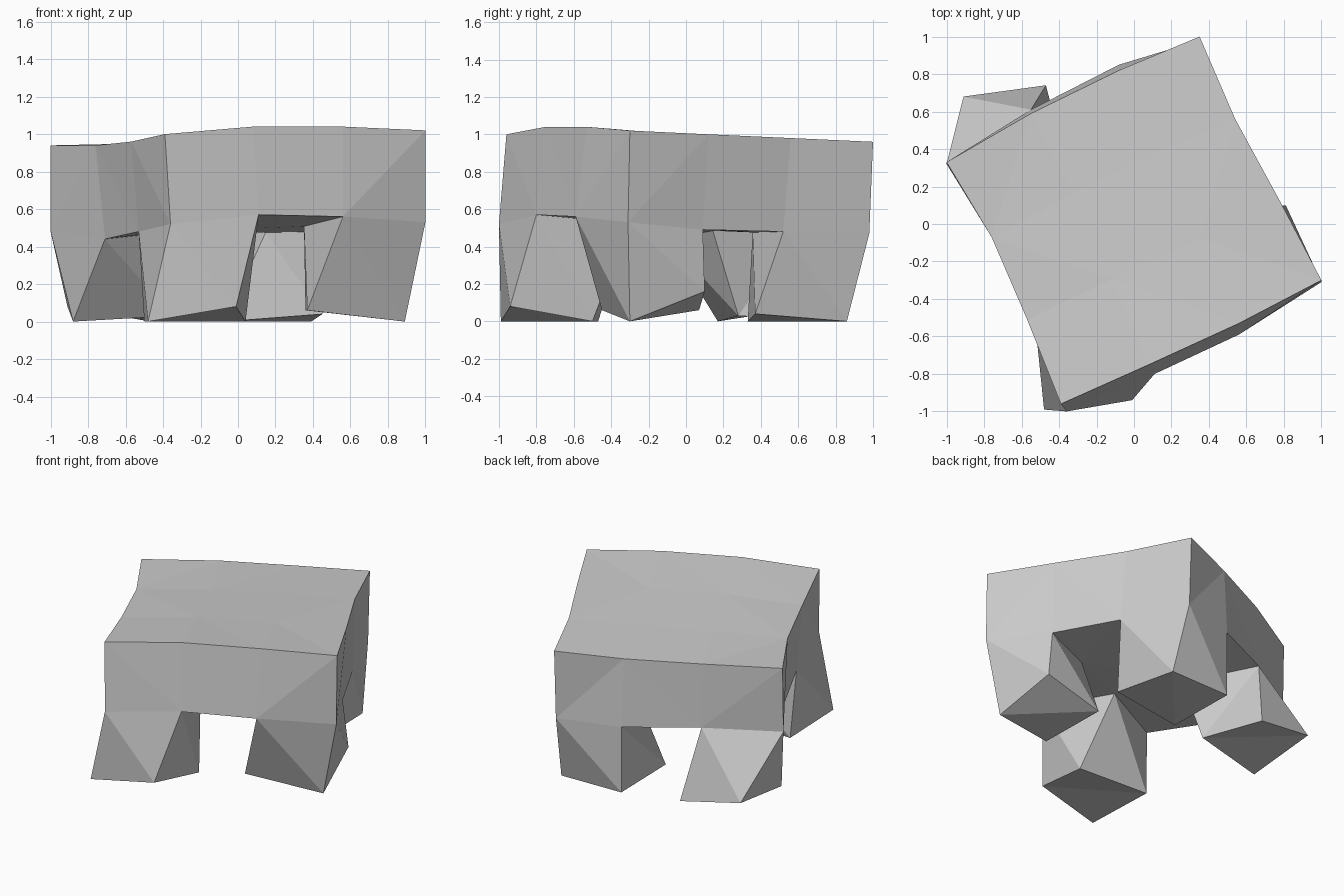
import bpy
import bmesh
from mathutils import Vector

default_cube = bpy.data.objects.get("Cube")
if default_cube:
    bpy.data.objects.remove(default_cube, do_unlink=True)

# Rim points run round the slab, three per side, starting at the front corner
top_rim = [(-.39, -.96, 1), (.08, -.75, 1.04), (.56, -.53, 1.04),
           (1, -.3, 1.02), (.78, .12, 1), (.54, .56, .98),
           (.35, 1, .96), (-.08, .82, .95), (-.55, .59, .95),
           (-1, .33, .94), (-.76, -.07, .94), (-.57, -.51, .96)]
lower_rim = [(-.36, -1, .52), (.11, -.8, .57), (.56, -.59, .56),
             (1, -.31, .53), (.77, .09, .49), (.55, .52, .48),
             (.35, .98, .47), (-.08, .85, .47), (-.55, .61, .5),
             (-1, .32, .48), (-.71, -.1, .44), (-.53, -.5, .48)]

# Soles of the four legs, keyed by the grid cell each leg grows from
soles = {
    (0, 0): [(-.48, -.99, 0), (-.01, -.94, .08), (.04, -.5, 0), (-.5, -.47, 0)],
    (2, 0): [(.37, -.45, .06), (.89, -.3, 0), (.81, .1, .16), (.36, .07, .06)],
    (2, 2): [(-.07, .33, 0), (.45, .37, .04), (.39, .86, 0), (-.08, .85, 0)],
    (0, 2): [(-.88, .17, 0), (-.35, .28, .03), (-.47, .74, 0), (-.91, .68, .08)],
}

steps = range(4)
rim_cells = ([(i, 0) for i in range(3)] + [(3, j) for j in range(3)]
             + [(3 - i, 3) for i in range(3)] + [(0, 3 - j) for j in range(3)])


def patch(bm, rim):
    """Fill a rim with a smoothly blended four by four grid of vertices."""
    p = {cell: Vector(co) for cell, co in zip(rim_cells, rim)}
    grid = {}
    for i in steps:
        for j in steps:
            u, v = i / 3, j / 3
            across = p[0, j].lerp(p[3, j], u) if (i, j) not in p else None
            if across is None:
                co = p[i, j]
            else:
                along = p[i, 0].lerp(p[i, 3], v)
                corners = p[0, 0].lerp(p[3, 0], u).lerp(p[0, 3].lerp(p[3, 3], u), v)
                co = across + along - corners
            grid[i, j] = bm.verts.new(co)
    return grid


def cell_verts(grid, i, j):
    return [grid[i, j], grid[i + 1, j], grid[i + 1, j + 1], grid[i, j + 1]]


def bridge(bm, upper, lower):
    """Join two closed loops with a band of quads."""
    for k in range(len(upper)):
        n = (k + 1) % len(upper)
        bm.faces.new((lower[k], lower[n], upper[n], upper[k]))


bm = bmesh.new()
top = patch(bm, top_rim)
under = patch(bm, lower_rim)

# Slab sides
bridge(bm, [top[c] for c in rim_cells], [under[c] for c in rim_cells])

# Slab top, underside and legs
for i in range(3):
    for j in range(3):
        bm.faces.new(cell_verts(top, i, j))
        socket = cell_verts(under, i, j)
        if (i, j) in soles:
            sole = [bm.verts.new(co) for co in soles[i, j]]
            bridge(bm, socket, sole)
            bm.faces.new(sole[::-1])
        else:
            bm.faces.new(socket[::-1])

# Facet the bent quads for the low-poly look
bmesh.ops.recalc_face_normals(bm, faces=bm.faces)
bmesh.ops.triangulate(bm, faces=bm.faces, quad_method='SHORT_EDGE')

mesh = bpy.data.meshes.new("four_legged_block")
bm.to_mesh(mesh)
bm.free()

# Plain grey
grey = bpy.data.materials.new("plain_grey")
grey.use_nodes = True
colour = (.6, .6, .6, 1)
grey.diffuse_color = colour
grey.node_tree.nodes["Principled BSDF"].inputs["Base Color"].default_value = colour
mesh.materials.append(grey)

block = bpy.data.objects.new("four_legged_block", mesh)
bpy.context.collection.objects.link(block)
